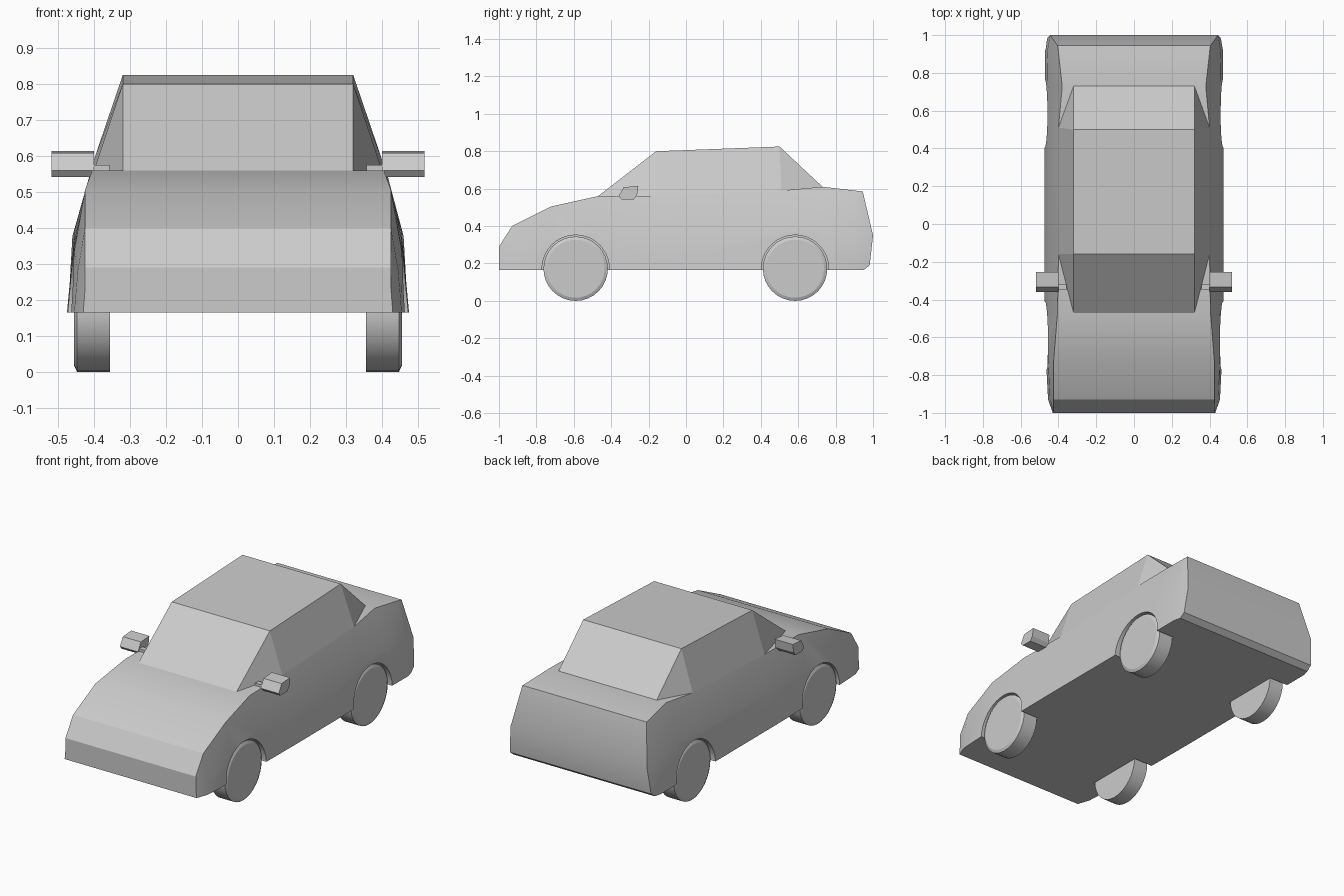
import bpy, bmesh, math
from mathutils import Matrix

old = bpy.data.objects.get("Cube")
if old:
    bpy.data.objects.remove(old, do_unlink=True)

GREY = (0.6, 0.6, 0.6, 1.0)
paint = bpy.data.materials.new("plain_grey")
paint.use_nodes = True
paint.diffuse_color = GREY
paint.node_tree.nodes["Principled BSDF"].inputs["Base Color"].default_value = GREY


def finish(bm, name):
    """Turn a bmesh into a named, coloured object."""
    bmesh.ops.recalc_face_normals(bm, faces=bm.faces)
    mesh = bpy.data.meshes.new(name)
    bm.to_mesh(mesh)
    bm.free()
    mesh.materials.append(paint)
    obj = bpy.data.objects.new(name, mesh)
    bpy.context.collection.objects.link(obj)
    return obj


def smooth(obj, degrees=25):
    bpy.ops.object.select_all(action='DESELECT')
    obj.select_set(True)
    bpy.context.view_layer.objects.active = obj
    bpy.ops.object.shade_smooth_by_angle(angle=math.radians(degrees))


def prism(bm, outline, x0, x1):
    """Extrude a (y, z) outline from x0 to x1."""
    ends = [[bm.verts.new((x, y, z)) for y, z in outline] for x in (x0, x1)]
    for ring in ends:
        bm.faces.new(ring)
    n = len(outline)
    for i in range(n):
        j = (i + 1) % n
        bm.faces.new((ends[0][i], ends[0][j], ends[1][j], ends[1][i]))


def disc_outline(cy, cz, r, n=40):
    return [(cy + r * math.cos(i * math.tau / n), cz + r * math.sin(i * math.tau / n))
            for i in range(n)]


# Body: loft of cross-sections along y, four levels up each side
FLOOR = 0.165
stations = [  # y, top z, half-widths at top, middle, floor
    (-1.0, 0.29, 0.425, 0.425, 0.43),
    (-0.93, 0.40, 0.425, 0.445, 0.455),
    (-0.72, 0.505, 0.425, 0.455, 0.466),
    (-0.47, 0.56, 0.405, 0.456, 0.472),
    (-0.16, 0.56, 0.40, 0.456, 0.475),
    (0.51, 0.59, 0.40, 0.456, 0.475),
    (0.73, 0.61, 0.38, 0.456, 0.472),
    (0.91, 0.589, 0.40, 0.46, 0.472),
]
sections = []
for y, top, wt, wm, wf in stations:
    mid = FLOOR + 0.5 * (top - FLOOR)
    low = FLOOR + 0.1 * (top - FLOOR)
    sections.append([(wf, y, FLOOR), (wf * 0.8 + wm * 0.2, y, low), (wm, y, mid), (wt, y, top)])
# Bulged tail
sections.append([(0.462, 0.95, FLOOR), (0.46, 0.982, 0.19), (0.445, 1.0, 0.35), (0.405, 0.945, 0.585)])

bm = bmesh.new()
rings = []
for sec in sections:
    pts = sec + [(-x, y, z) for x, y, z in reversed(sec)]
    rings.append([bm.verts.new(p) for p in pts])
for a, b in zip(rings, rings[1:]):
    for i in range(8):
        j = (i + 1) % 8
        bm.faces.new((a[i], a[j], b[j], b[i]))
for ring in (rings[0], rings[-1]):
    for i in range(3):
        bm.faces.new((ring[i], ring[i + 1], ring[6 - i], ring[7 - i]))
body = finish(bm, "body")

# Wheel arches cut out of the body sides
AXLES = {"front": -0.59, "rear": 0.583}
WHEEL_R = 0.172
bm = bmesh.new()
for y in AXLES.values():
    for s in (-1, 1):
        prism(bm, disc_outline(y, WHEEL_R, 0.18), s * 0.35, s * 0.6)
cutter = finish(bm, "arch_cutter")
cutter.hide_render = True
cut = body.modifiers.new("arches", 'BOOLEAN')
cut.operation = 'DIFFERENCE'
cut.solver = 'EXACT'
cut.object = cutter
bpy.context.view_layer.objects.active = body
body.select_set(True)
bpy.ops.object.modifier_apply(modifier=cut.name)
bpy.data.objects.remove(cutter, do_unlink=True)
smooth(body)

# Cabin: faceted hull, open where it meets the body
half = [(0.32, -0.47, 0.56), (0.40, -0.16, 0.56), (0.40, 0.51, 0.59),
        (0.32, 0.73, 0.61), (0.32, -0.16, 0.80), (0.32, 0.50, 0.825)]
bm = bmesh.new()
for x, y, z in half:
    for s in (-1, 1):
        bm.verts.new((s * x, y, z))
bmesh.ops.convex_hull(bm, input=bm.verts[:])
bmesh.ops.recalc_face_normals(bm, faces=bm.faces)
under = [f for f in bm.faces if f.normal.z < -0.5]
bmesh.ops.delete(bm, geom=under, context='FACES')
finish(bm, "cabin")

# Wheels with a chamfered outer rim
for end, y in AXLES.items():
    for side, s in (("left", 1), ("right", -1)):
        bm = bmesh.new()
        for r1, r2, depth, x in ((WHEEL_R, WHEEL_R, 0.092, 0.401), (WHEEL_R, 0.155, 0.008, 0.451)):
            place = Matrix.Translation((s * x, y, WHEEL_R)) @ Matrix.Rotation(s * math.pi / 2, 4, 'Y')
            bmesh.ops.create_cone(bm, cap_ends=True, segments=32, radius1=r1, radius2=r2,
                                  depth=depth, matrix=place)
        smooth(finish(bm, f"{end}_{side}_wheel"))

# Door mirrors on short stalks
housing = [(-0.36, 0.56), (-0.333, 0.608), (-0.255, 0.614), (-0.262, 0.565), (-0.28, 0.542), (-0.345, 0.542)]
stalk = [(-0.35, 0.558), (-0.35, 0.575), (-0.32, 0.575), (-0.32, 0.558)]
for side, s in (("left", 1), ("right", -1)):
    bm = bmesh.new()
    prism(bm, housing, s * 0.40, s * 0.518)
    prism(bm, stalk, s * 0.357, s * 0.42)
    finish(bm, f"{side}_mirror")
